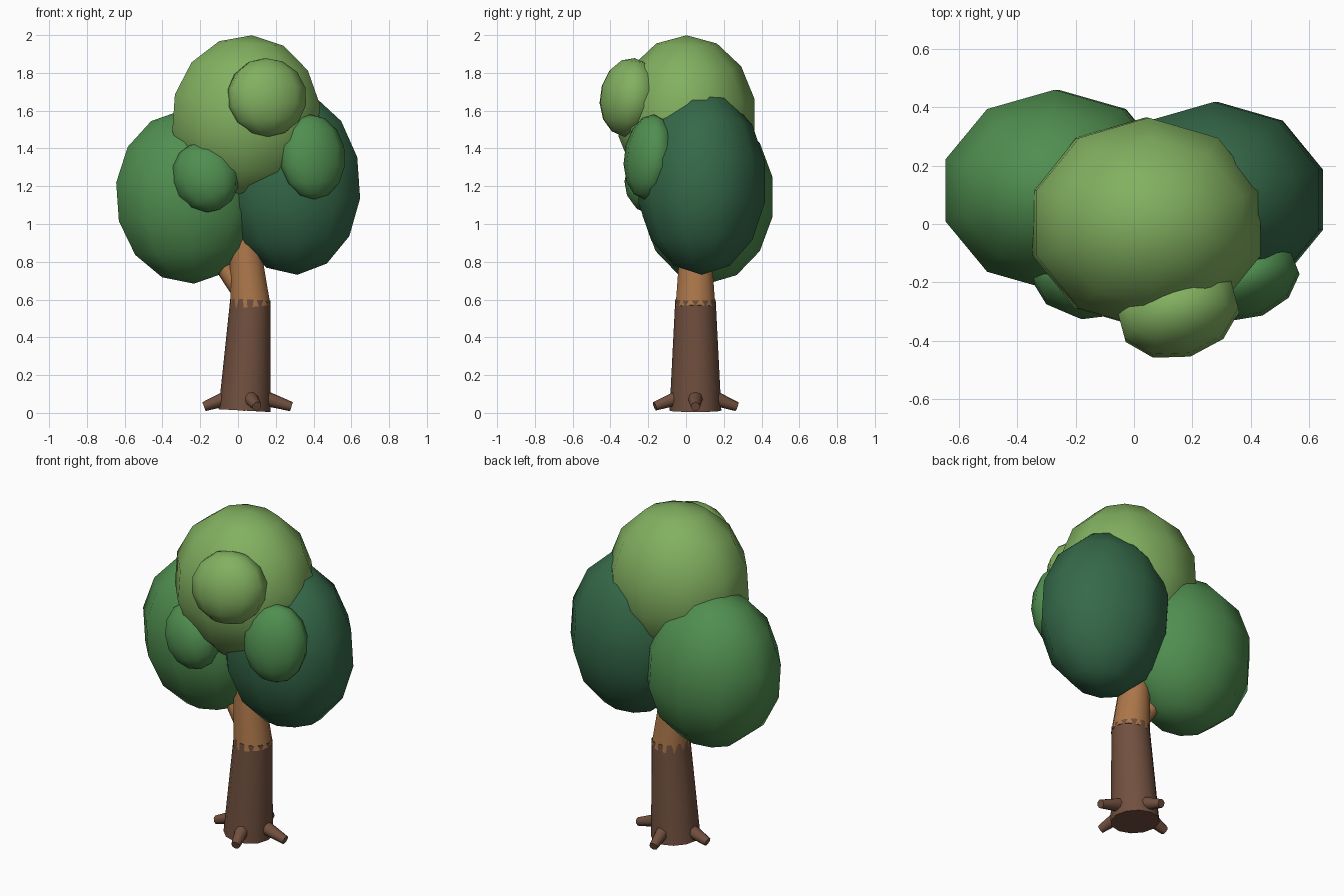
import bpy, math
from mathutils import Vector

if "Cube" in bpy.data.objects:
    bpy.data.objects.remove(bpy.data.objects["Cube"])


def material(name, hexa):
    rgb = [int(hexa[i:i + 2], 16) / 255 for i in (0, 2, 4)]
    lin = [c / 12.92 if c <= 0.04045 else ((c + 0.055) / 1.055) ** 2.4 for c in rgb]
    m = bpy.data.materials.new(name)
    m.diffuse_color = (*lin, 1)
    m.use_nodes = True
    m.node_tree.nodes["Principled BSDF"].inputs["Base Color"].default_value = m.diffuse_color
    return m


LIGHT = material("light green", "82B060")
MID = material("mid green", "508E50")
DARK = material("dark green", "356949")
BARK = material("dark bark", "71503F")
WOOD = material("light wood", "AC774A")


def finish(name, mat, angle):
    o = bpy.context.object
    o.name = name
    o.data.materials.append(mat)
    bpy.ops.object.shade_smooth_by_angle(angle=math.radians(angle))
    return o


def blob(name, mat, loc, size, rot=(0, 0, 0)):
    """Low-poly smooth-shaded foliage ellipsoid."""
    bpy.ops.mesh.primitive_uv_sphere_add(segments=10, ring_count=7, radius=1, location=loc)
    o = finish(name, mat, 80)
    o.scale = size
    o.rotation_euler = [math.radians(a) for a in rot]


def limb(name, mat, a, b, r1, r2, sides=12, spin=0.0):
    """Tapered cylinder from point a to point b."""
    a, b = Vector(a), Vector(b)
    bpy.ops.mesh.primitive_cone_add(vertices=sides, radius1=r1, radius2=r2,
                                    depth=(b - a).length, location=(a + b) / 2)
    o = finish(name, mat, 50)
    # Spin about the own axis, then the smallest tilt from +z onto the limb
    q = Vector((0, 0, 1)).rotation_difference((b - a).normalized())
    o.rotation_mode = 'QUATERNION'
    for v in o.data.vertices:
        x, y = v.co.x, v.co.y
        v.co.x = x * math.cos(spin) - y * math.sin(spin)
        v.co.y = x * math.sin(spin) + y * math.cos(spin)
    o.rotation_quaternion = q


# Trunk: the two sections overlap half a side out of step, giving the toothed seam
limb("lower_trunk", BARK, (0.034, 0.05, 0.012), (0.066, 0.05, 0.60), 0.137, 0.107)
limb("upper_trunk", WOOD, (0.067, 0.05, 0.56), (0.02, 0.05, 1.05), 0.109, 0.072,
     spin=math.pi / 12)

# Branches reaching into the crown
limb("left_branch", WOOD, (0.03, 0.05, 0.62), (-0.20, 0.08, 0.95), 0.05, 0.04, 8)
limb("right_branch", WOOD, (0.05, 0.05, 0.80), (0.24, 0.07, 1.10), 0.045, 0.035, 8)

# Roots
for name, start, end in (
        ("left_root", (-0.04, 0.05, 0.085), (-0.18, 0.05, 0.033)),
        ("right_root", (0.12, 0.05, 0.085), (0.283, 0.05, 0.033)),
        ("front_root", (0.06, -0.03, 0.085), (0.10, -0.165, 0.035)),
        ("back_root", (0.05, 0.13, 0.085), (0.03, 0.27, 0.033))):
    limb(name, BARK, start, end, 0.043, 0.025, 8)

# Large crown masses
blob("top_foliage", LIGHT, (0.043, 0.003, 1.562), (0.415, 0.37, 0.438), (0, 4, 0))
blob("left_foliage", MID, (-0.265, 0.115, 1.143), (0.403, 0.353, 0.46), (0, -4, 0))
blob("right_foliage", DARK, (0.28, 0.083, 1.22), (0.388, 0.343, 0.49), (0, -4, 0))

# Small tufts on the front
blob("upper_tuft", LIGHT, (0.152, -0.30, 1.67), (0.217, 0.158, 0.21), (-8, 0, 15))
blob("left_tuft", MID, (-0.172, -0.19, 1.25), (0.178, 0.135, 0.192), (-6, -25, -8))
blob("right_tuft", MID, (0.393, -0.195, 1.355), (0.183, 0.125, 0.226), (-7, 0, 22))
